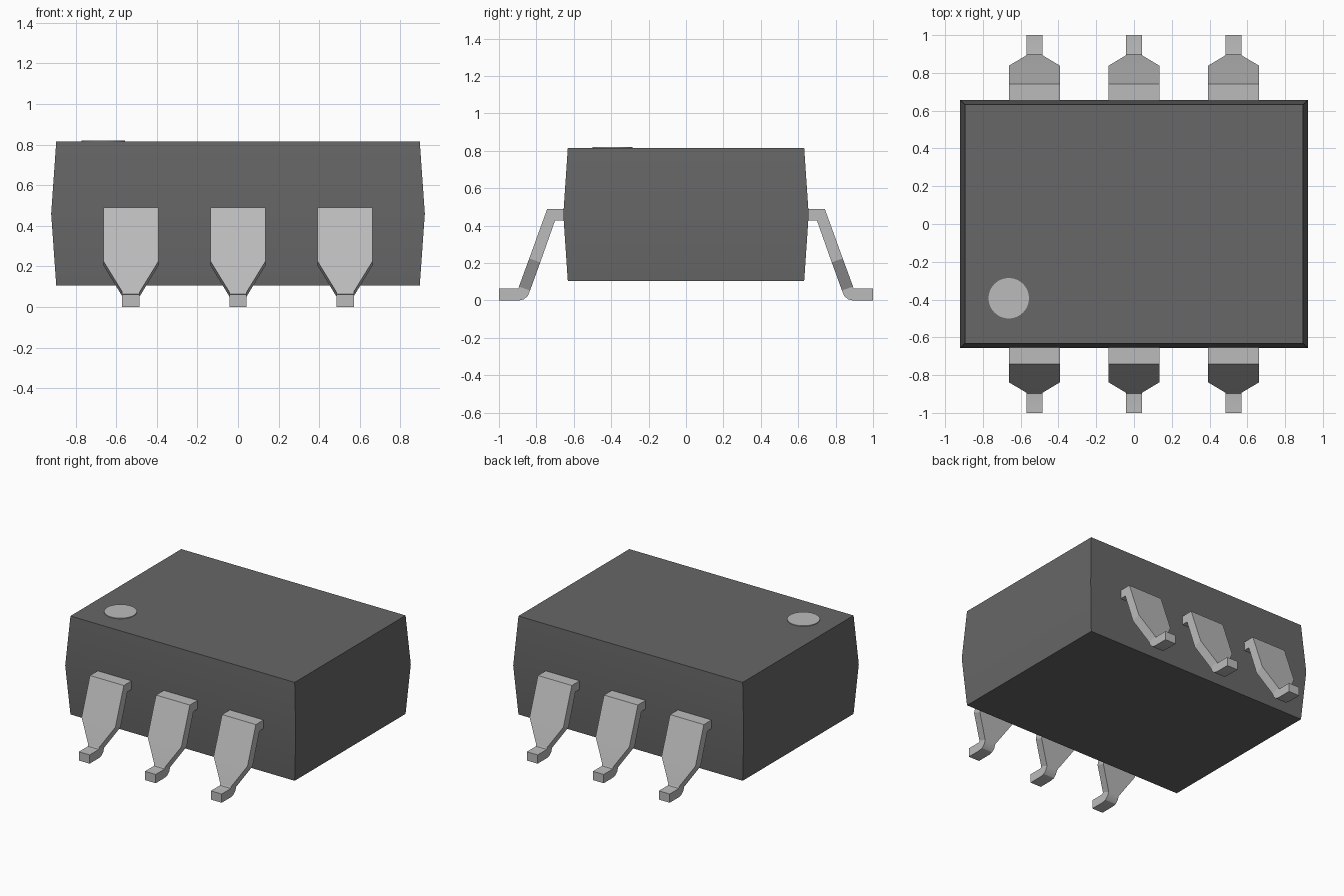
import bpy
import bmesh
import math

cube = bpy.data.objects.get("Cube")
if cube:
    bpy.data.objects.remove(cube, do_unlink=True)


def material(name, value):
    m = bpy.data.materials.new(name)
    m.use_nodes = True
    colour = (value, value, value, 1.0)
    m.diffuse_color = colour
    bsdf = m.node_tree.nodes["Principled BSDF"]
    bsdf.inputs["Base Color"].default_value = colour
    bsdf.inputs["Roughness"].default_value = 0.6
    return m


dark_grey = material("dark grey", 0.135)
light_grey = material("light grey", 0.50)


def loft(name, rings, mat):
    """Skin a row of four-cornered rings and close both ends."""
    bm = bmesh.new()
    loops = [[bm.verts.new(p) for p in ring] for ring in rings]
    for a, b in zip(loops, loops[1:]):
        for i in range(4):
            j = (i + 1) % 4
            bm.faces.new((a[i], a[j], b[j], b[i]))
    bm.faces.new(loops[0])
    bm.faces.new(loops[-1])
    bmesh.ops.recalc_face_normals(bm, faces=bm.faces)
    mesh = bpy.data.meshes.new(name)
    bm.to_mesh(mesh)
    bm.free()
    obj = bpy.data.objects.new(name, mesh)
    bpy.context.collection.objects.link(obj)
    mesh.materials.append(mat)
    smooth(obj)
    return obj


def smooth(obj):
    bpy.ops.object.select_all(action="DESELECT")
    obj.select_set(True)
    bpy.context.view_layer.objects.active = obj
    bpy.ops.object.shade_smooth_by_angle(angle=math.radians(25))


# Body: block that swells slightly at mid height
def rectangle(x, y, z):
    return [(-x, -y, z), (x, -y, z), (x, y, z), (-x, y, z)]


loft("body", [rectangle(0.895, 0.632, 0.105),
              rectangle(0.92, 0.656, 0.46),
              rectangle(0.895, 0.632, 0.815)], dark_grey)

# Round marker on the top, in the front corner
bpy.ops.mesh.primitive_cylinder_add(vertices=48, radius=0.107, depth=0.009,
                                    location=(-0.663, -0.393, 0.8155))
marker = bpy.context.object
marker.name = "corner_marker"
marker.data.materials.append(light_grey)
smooth(marker)

# Pin stations: outer y, z, inner y, z, half width
STATIONS = [
    (0.640, 0.490, 0.640, 0.428, 0.135),
    (0.742, 0.490, 0.700, 0.428, 0.135),
    (0.838, 0.225, 0.779, 0.204, 0.135),
    (0.893, 0.075, 0.834, 0.053, 0.043),
    (0.895, 0.068, 0.845, 0.026, 0.043),
    (0.898, 0.064, 0.866, 0.006, 0.043),
    (0.905, 0.063, 0.895, 0.000, 0.043),
    (1.000, 0.063, 1.000, 0.000, 0.043),
]

# Three bent pins along the front and three along the back
for side, s in (("front", -1), ("back", 1)):
    for place, x in (("right", -0.527), ("middle", 0.0), ("left", 0.527)):
        rings = [[(x - w, s * yo, zo), (x + w, s * yo, zo),
                  (x + w, s * yi, zi), (x - w, s * yi, zi)]
                 for yo, zo, yi, zi, w in STATIONS]
        loft(f"{side}_{place}_pin", rings, light_grey)
